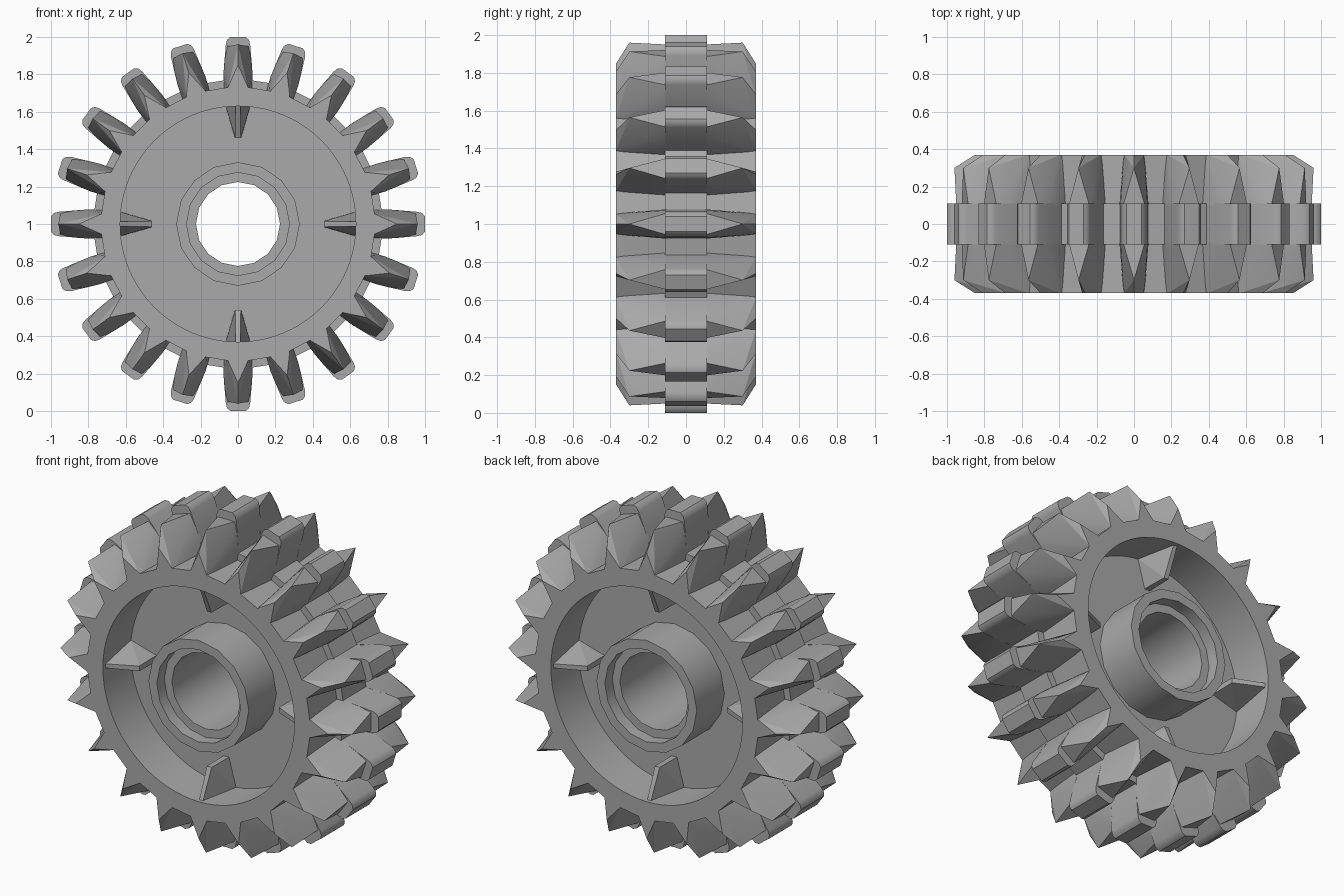
import bpy, bmesh, math
from mathutils import Matrix, Vector

if "Cube" in bpy.data.objects:
    bpy.data.objects.remove(bpy.data.objects["Cube"], do_unlink=True)

TEETH = 20
PITCH = 2 * math.pi / TEETH
HALF = 0.37    # half width of the whole gear
MID = 0.11     # half width of the centre band

grey = bpy.data.materials.new("medium grey")
grey.use_nodes = True
grey.diffuse_color = (0.4, 0.4, 0.4, 1)
grey.node_tree.nodes["Principled BSDF"].inputs["Base Color"].default_value = grey.diffuse_color


def finish(name, bm, angle=25):
    """Turn a bmesh built around the origin into a shaded object at axle height."""
    bmesh.ops.recalc_face_normals(bm, faces=bm.faces)
    bmesh.ops.translate(bm, verts=bm.verts, vec=(0, 0, 1))
    mesh = bpy.data.meshes.new(name)
    bm.to_mesh(mesh)
    bm.free()
    mesh.materials.append(grey)
    obj = bpy.data.objects.new(name, mesh)
    bpy.context.collection.objects.link(obj)
    bpy.ops.object.select_all(action="DESELECT")
    obj.select_set(True)
    bpy.context.view_layer.objects.active = obj
    bpy.ops.object.shade_smooth_by_angle(angle=math.radians(angle))


def lathe(name, half_profile, segments, flat_from=9.0):
    """Revolve a mirrored (radius, y) profile round the y axis.
    Radii above flat_from follow a polygon with one flat per tooth gap."""
    profile = half_profile + [(r, -y) for r, y in reversed(half_profile)]
    bm = bmesh.new()
    rings = []
    for i in range(segments):
        a = 2 * math.pi * i / segments
        stretch = 1 / math.cos(a % PITCH - PITCH / 2)
        ring = []
        for r, y in profile:
            if r > flat_from:
                r *= stretch
            ring.append(bm.verts.new((r * math.cos(a), y, r * math.sin(a))))
        rings.append(ring)
    n = len(profile)
    for i in range(segments):
        p, q = rings[i], rings[(i + 1) % segments]
        for j in range(n):
            k = (j + 1) % n
            bm.faces.new((p[j], p[k], q[k], q[j]))
    finish(name, bm, 28)


def add_hull(bm, points, angle):
    """Convex solid from (side, y, radius) points, turned to a spoke angle."""
    turn = Matrix.Rotation(angle, 3, "Y")
    verts = [bm.verts.new(turn @ Vector(p)) for p in points]
    result = bmesh.ops.convex_hull(bm, input=verts)
    loose = [v for v in result["geom_interior"] if isinstance(v, bmesh.types.BMVert)]
    bmesh.ops.delete(bm, geom=loose, context="VERTS")


def both_sides(pairs, y):
    return [(s * w, y, r) for w, r in pairs for s in (-1, 1)]


# Rim with its web, and the hub tube with a shallow counterbore
lathe("rim_and_web", [(0.3, MID), (0.63, MID), (0.63, HALF), (0.73, HALF),
                      (0.73, MID), (0.77, MID)], TEETH * 4, 0.7)
lathe("hub", [(0.225, 0.3), (0.275, 0.3), (0.275, HALF), (0.33, HALF)], 16)

# Centre blocks of the teeth, with rounded tips
bm = bmesh.new()
block = [(0.078, 0.75), (0.075, 0.84), (0.065, 0.96), (0.058, 0.985), (0.04, 1.0)]
for i in range(TEETH):
    add_hull(bm, both_sides(block, MID) + both_sides(block, -MID), i * PITCH)
finish("tooth_blocks", bm, 35)

# Pointed ends of the teeth on both faces of the gear
bm = bmesh.new()
root = [(0.075, 0.71), (0.078, 0.8), (0.072, 0.88), (0.058, 0.95)]
for i in range(TEETH):
    for side in (-1, 1):
        points = both_sides(root, side * (MID - 0.01))
        points += both_sides([(0.055, 0.71), (0.052, 0.735)], side * HALF)
        points += [(0, side * HALF, 0.85), (0, side * 0.3, 0.96)]
        add_hull(bm, points, i * PITCH)
finish("tooth_ends", bm, 15)

# Wedge ribs inside both recesses
bm = bmesh.new()
for i in range(4):
    for side in (-1, 1):
        points = both_sides([(0.068, 0.64), (0.018, 0.46)], side * (MID - 0.01))
        points += both_sides([(0.012, 0.64)], side * 0.35)
        points += both_sides([(0.015, 0.46)], side * 0.27)
        add_hull(bm, points, i * math.pi / 2)
finish("ribs", bm, 15)
